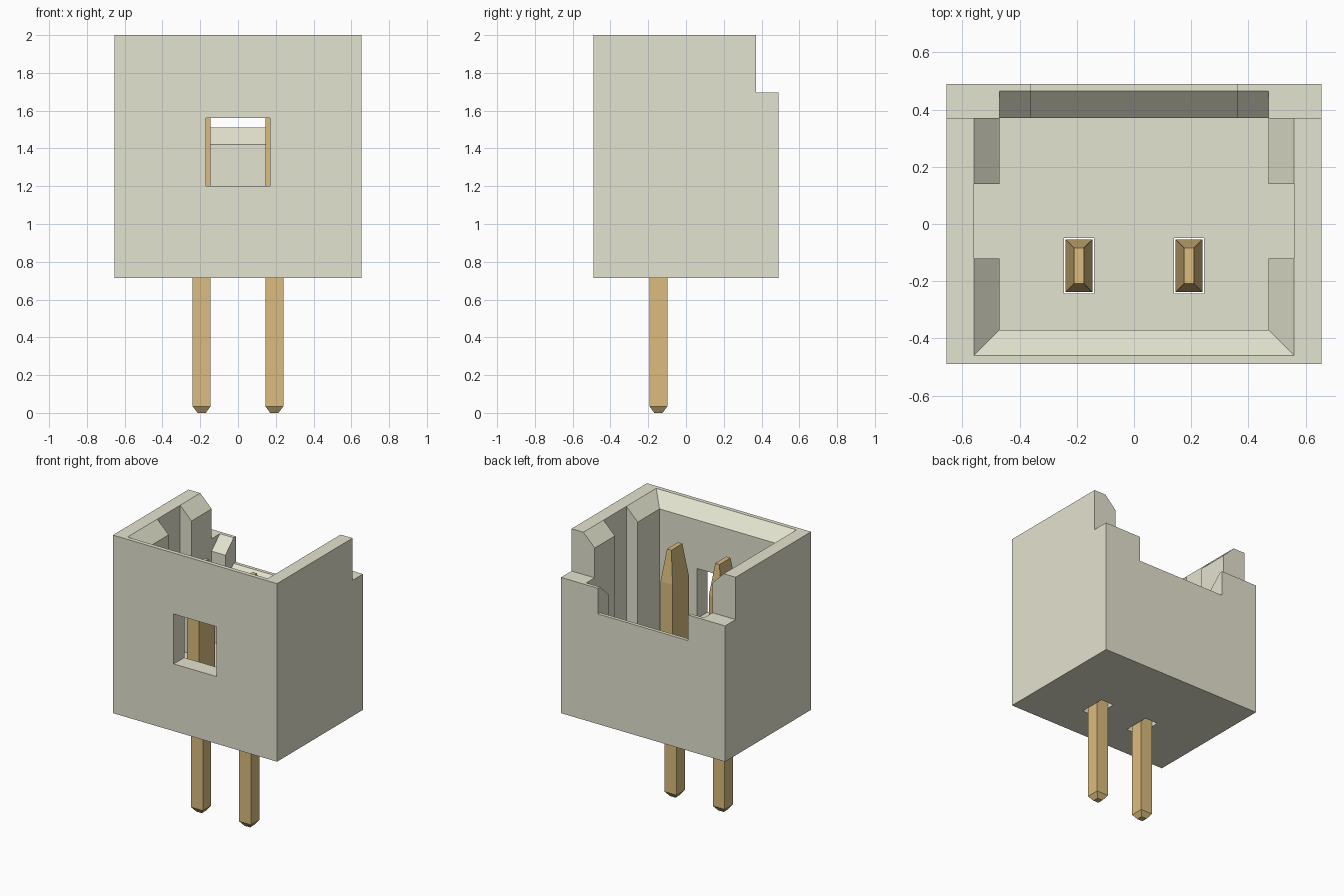
import bpy, bmesh

cube = bpy.data.objects.get("Cube")
if cube:
    bpy.data.objects.remove(cube, do_unlink=True)


def material(name, rgb):
    m = bpy.data.materials.new(name)
    m.use_nodes = True
    m.diffuse_color = (*rgb, 1)
    m.node_tree.nodes["Principled BSDF"].inputs["Base Color"].default_value = (*rgb, 1)
    return m


OFF_WHITE = material("off_white_plastic", (0.777, 0.769, 0.626))
GOLD = material("gold_metal", (0.709, 0.504, 0.210))


def loft(name, rings, mat=None):
    """Stack rectangles (x0, x1, y0, y1, z) into a closed solid."""
    bm = bmesh.new()
    loops = [[bm.verts.new(p) for p in ((a, c, z), (b, c, z), (b, d, z), (a, d, z))]
             for a, b, c, d, z in rings]
    bm.faces.new(loops[0][::-1])
    bm.faces.new(loops[-1])
    for lo, hi in zip(loops, loops[1:]):
        for i in range(4):
            j = (i + 1) % 4
            bm.faces.new((lo[i], lo[j], hi[j], hi[i]))
    bmesh.ops.recalc_face_normals(bm, faces=bm.faces)
    mesh = bpy.data.meshes.new(name)
    bm.to_mesh(mesh)
    bm.free()
    ob = bpy.data.objects.new(name, mesh)
    bpy.context.collection.objects.link(ob)
    if mat:
        mesh.materials.append(mat)
    return ob


def box(name, x0, x1, y0, y1, z0, z1, mat=None):
    return loft(name, [(x0, x1, y0, y1, z0), (x0, x1, y0, y1, z1)], mat)


def cut(target, cutter):
    """Subtract the cutter and discard it."""
    cutter.hide_render = True
    mod = target.modifiers.new("cut", 'BOOLEAN')
    mod.operation = 'DIFFERENCE'
    mod.solver = 'EXACT'
    mod.object = cutter
    bpy.context.view_layer.objects.active = target
    bpy.ops.object.modifier_apply(modifier=mod.name)
    bpy.data.objects.remove(cutter, do_unlink=True)


BOTTOM, FLOOR, TOP = 0.715, 0.95, 2.0
PIN_X, PIN_Y = 0.1925, -0.146

# Housing shell
housing = box("housing", -0.655, 0.655, -0.49, 0.49, BOTTOM, TOP, OFF_WHITE)

# Lowered back wall
cut(housing, box("back_step_cutter", -0.8, 0.8, 0.37, 0.6, 1.695, 2.2))

# Main cavity with a sloped lead-in at the rim
cut(housing, loft("cavity_cutter", [
    (-0.47, 0.47, -0.37, 0.37, FLOOR),
    (-0.47, 0.47, -0.37, 0.37, 1.91),
    (-0.61, 0.61, -0.51, 0.45, 2.05)]))

# Guide slots in the side walls
cut(housing, box("guide_slot_cutter", -0.56, 0.56, -0.12, 0.14, FLOOR, 2.1))

# Sloped inner edge of the back wall
cut(housing, loft("back_chamfer_cutter", [
    (-0.47, 0.47, 0.3, 0.37, 1.605),
    (-0.47, 0.47, 0.3, 0.465, 1.695),
    (-0.47, 0.47, 0.3, 0.465, 1.8)]))

# Central notch in the back wall, with its own sloped inner edge
cut(housing, loft("back_notch_cutter", [
    (-0.36, 0.36, 0.3, 0.37, 1.42),
    (-0.36, 0.36, 0.3, 0.465, 1.51),
    (-0.36, 0.36, 0.3, 0.6, 1.51),
    (-0.36, 0.36, 0.3, 0.6, 1.8)]))

# Latch window in the front wall
cut(housing, box("window_cutter", -0.17, 0.17, -0.6, -0.3, 1.2, 1.56))

# Contact pins in their floor slots: pointed tail, wide blade, tapered tip
PIN_RINGS = [(0.022, 0.022, 0), (0.0475, 0.0475, 0.035), (0.0475, 0.0475, 0.76),
             (0.0475, 0.0925, 0.76), (0.0475, 0.0925, 1.57), (0.017, 0.0625, 1.80)]
for side, x in (("right", -PIN_X), ("left", PIN_X)):
    cut(housing, box("pin_slot_cutter", x - 0.052, x + 0.052,
                     PIN_Y - 0.097, PIN_Y + 0.097, 0.6, 1.1))
    loft(side + "_contact_pin",
         [(x - hx, x + hx, PIN_Y - hy, PIN_Y + hy, z) for hx, hy, z in PIN_RINGS], GOLD)
